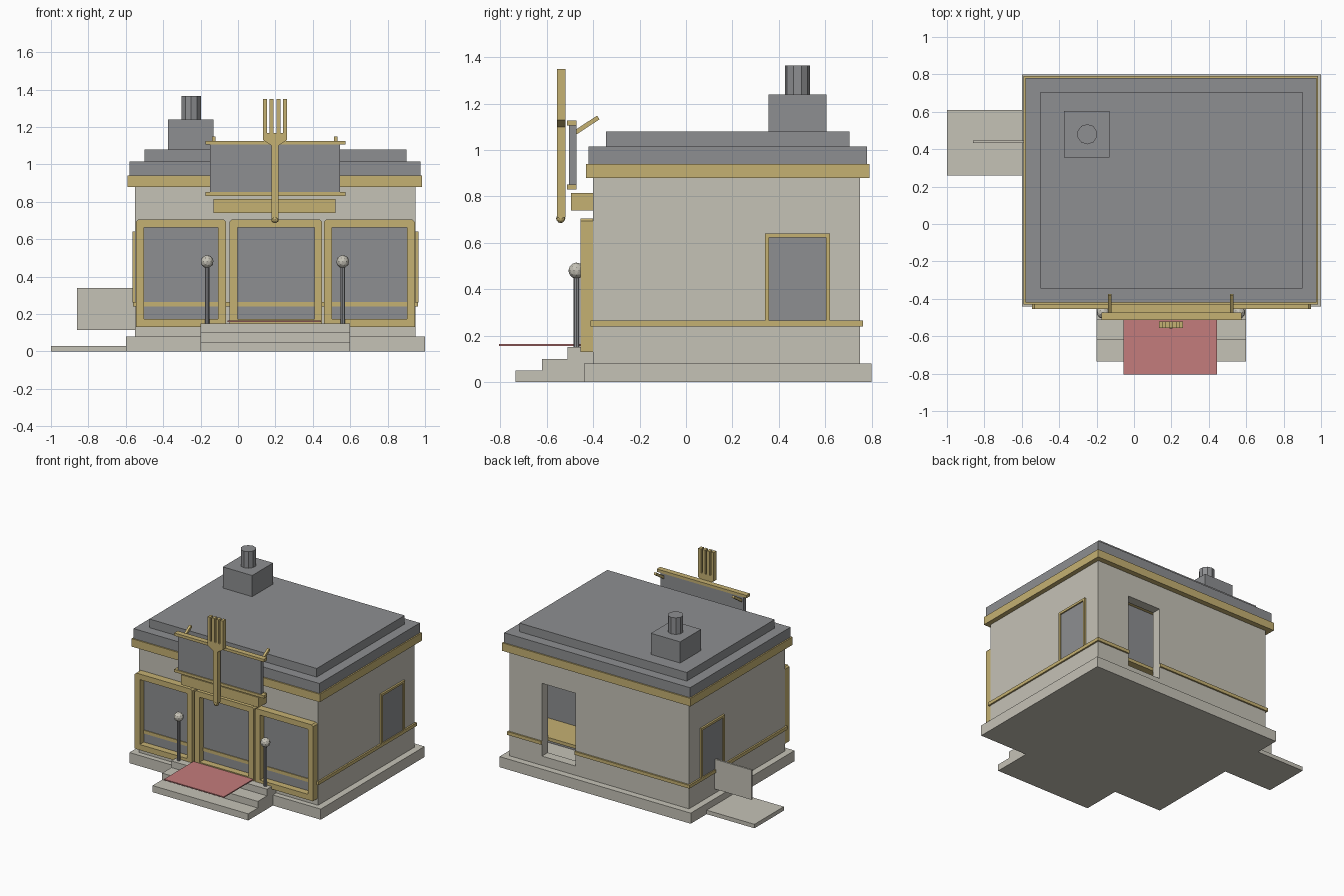
import bpy, bmesh, math
from mathutils import Vector

if "Cube" in bpy.data.objects:
    bpy.data.objects.remove(bpy.data.objects["Cube"], do_unlink=True)


def material(name, rgb):
    m = bpy.data.materials.new(name)
    m.use_nodes = True
    m.diffuse_color = (*rgb, 1)
    m.node_tree.nodes["Principled BSDF"].inputs["Base Color"].default_value = (*rgb, 1)
    return m


STONE = material("warm stone", (.56, .54, .47))
GOLD = material("gold trim", (.56, .44, .17))
GREY = material("slate grey", (.27, .275, .285))
RED = material("carpet red", (.55, .2, .2))


def finish(name, bm, mat):
    bmesh.ops.recalc_face_normals(bm, faces=bm.faces)
    me = bpy.data.meshes.new(name)
    bm.to_mesh(me)
    bm.free()
    me.materials.append(mat)
    ob = bpy.data.objects.new(name, me)
    bpy.context.collection.objects.link(ob)
    return ob


def add_box(bm, x, y, z):
    """Add a box given its (low, high) range along each axis."""
    verts = bmesh.ops.create_cube(bm, size=1)["verts"]
    for v in verts:
        v.co = Vector([r[0] if c < 0 else r[1] for c, r in zip(v.co, (x, y, z))])


def boxes(name, mat, *parts):
    bm = bmesh.new()
    for p in parts:
        add_box(bm, *p)
    return finish(name, bm, mat)


def prism(name, mat, points, axis, low, high):
    """Extrude a flat outline along x (outline in y, z) or y (outline in x, z)."""
    bm = bmesh.new()
    place = (lambda a, b: (low, a, b)) if axis == "x" else (lambda a, b: (a, low, b))
    face = bm.faces.new([bm.verts.new(place(a, b)) for a, b in points])
    new = bmesh.ops.extrude_face_region(bm, geom=[face])["geom"]
    shift = Vector((high - low, 0, 0) if axis == "x" else (0, high - low, 0))
    bmesh.ops.translate(bm, vec=shift, verts=[g for g in new if isinstance(g, bmesh.types.BMVert)])
    return finish(name, bm, mat)


def cylinder(name, mat, x, y, z, radius, sides):
    bm = bmesh.new()
    bmesh.ops.create_cone(bm, cap_ends=True, segments=sides, radius1=radius,
                          radius2=radius, depth=z[1] - z[0])
    bmesh.ops.translate(bm, vec=(x, y, sum(z) / 2), verts=bm.verts)
    return finish(name, bm, mat)


def ball(name, mat, centre, radius):
    bm = bmesh.new()
    bmesh.ops.create_icosphere(bm, subdivisions=2, radius=radius)
    bmesh.ops.translate(bm, vec=centre, verts=bm.verts)
    return finish(name, bm, mat)


# Plinth and hollow walls, with a doorway in the back
W, E, S, N = -.55, .95, -.40, .75
T = .07
wall = (.08, .88)
door_x, door_z = (.40, .68), (.15, .70)
boxes("plinth", STONE, ((-.6, 1), (-.44, .8), (0, .08)))
boxes("walls", STONE,
      ((W, E), (S, S + T), wall),
      ((W, W + T), (S + T, N - T), wall),
      ((E - T, E), (S + T, N - T), wall),
      ((W, door_x[0]), (N - T, N), wall),
      ((door_x[1], E), (N - T, N), wall),
      (door_x, (N - T, N), (wall[0], door_z[0])),
      (door_x, (N - T, N), (door_z[1], wall[1])))
boxes("inner_partition", GREY, ((.1, .88), (.40, .42), (.08, .88)))

# Gold band, cut at the back doorway
band = (.24, .265)
boxes("wall_band", GOLD,
      ((W - .012, E + .012), (S - .012, N - T), band),
      ((W - .012, door_x[0]), (N - T, N + .012), band),
      ((door_x[1], E + .012), (N - T, N + .012), band))

# Cornice, stepped roof and chimney
boxes("cornice", GOLD, ((-.59, .985), (-.43, .79), (.88, .94)))
boxes("lower_roof", GREY, ((-.58, .975), (-.42, .78), (.94, 1.015)))
boxes("upper_roof", GREY, ((-.50, .90), (-.345, .705), (1.015, 1.08)))
boxes("chimney_base", GREY, ((-.375, -.13), (.355, .605), (1.08, 1.24)))
cylinder("chimney_pipe", GREY, -.25, .48, (1.24, 1.365), .054, 10)

# Front steps and carpet
for i, front in enumerate((-.735, -.62, -.51)):
    boxes(f"front_step_{i + 1}", STONE, ((-.2, .6), (front, -.40), (i * .05, i * .05 + .05)))
boxes("carpet", RED, ((-.055, .445), (-.805, -.45), (.156, .164)))

# Front door and windows: deep gold frames around grey panes
for name, x0, x1 in (("left_bay", -.545, -.065), ("door_bay", -.045, .45), ("right_bay", .46, .945)):
    z0, z1, b = .13, .705, .042
    y = (-.455, -.395)
    c = .012
    for side, xo, xi, s in (("west", x0, x0 + b, 1), ("east", x1, x1 - b, -1)):
        prism(f"{name}_{side}_jamb", GOLD,
              [(xo, z0), (xi, z0), (xi, z1), (xo + s * c, z1), (xo, z1 - c)], "y", *y)
    boxes(f"{name}_rails", GOLD,
          ((x0 + b, x1 - b), y, (z0, z0 + b)),
          ((x0 + b, x1 - b), y, (z1 - b, z1)))
    boxes(f"{name}_glass", GREY, ((x0 + b, x1 - b), (-.406, -.399), (z0 + b, z1 - b)))

# Matching side windows
for name, x, s in (("left_side", W, -1), ("right_side", E, 1)):
    y0, y1, z0, z1, b = .34, .62, .262, .64, .017
    out = tuple(sorted((x - s * .01, x + s * .014)))
    boxes(f"{name}_window_frame", GOLD,
          ((out), (y0, y0 + b), (z0, z1)), ((out), (y1 - b, y1), (z0, z1)),
          ((out), (y0 + b, y1 - b), (z1 - b, z1)))
    pane = tuple(sorted((x - s * .002, x + s * .004)))
    boxes(f"{name}_window_glass", GREY, (pane, (y0 + b, y1 - b), (z0, z1 - b)))

# Side landing with its upright panel
boxes("side_landing", STONE, ((-1, -.6), (.26, .61), (0, .03)))
boxes("side_panel", STONE, ((-.86, W), (.432, .446), (.115, .34)))

# Sign board over the door
boxes("sign_beam", GOLD, ((-.13, .52), (-.495, -.40), (.74, .815)))
boxes("sign_board", GREY, ((-.15, .545), (-.505, -.472), (.85, 1.105)))
for name, z in (("top", 1.105), ("bottom", .83)):
    boxes(f"sign_{name}_rail", GOLD, ((-.175, .575), (-.513, -.472), (z, z + .021)))
for name, x in (("west", -.13), ("east", .523)):
    prism(f"sign_{name}_strut", GOLD,
          [(-.475, 1.065), (-.373, 1.132), (-.383, 1.148), (-.475, 1.088)],
          "x", x - .009, x + .009)

# Large fork in front of the sign
fx, fy = .198, (-.555, -.52)
prism("fork_handle", GOLD,
      [(fx - .018, .71), (fx + .018, .71), (fx + .018, 1.10), (fx + .064, 1.13),
       (fx + .064, 1.168), (fx - .064, 1.168), (fx - .064, 1.13), (fx - .018, 1.10)], "y", *fy)
boxes("fork_tines", GOLD,
      *[((fx + d - .011, fx + d + .011), fy, (1.168, 1.348)) for d in (-.053, -.018, .018, .053)])
ball("fork_knob", GOLD, (fx, -.54, .705), .02)

# Lamp posts beside the steps
for name, x in (("west", -.165), ("east", .56)):
    cylinder(f"{name}_lamp_post", GREY, x, -.472, (.15, .46), .012, 8)
    ball(f"{name}_lamp_globe", STONE, (x, -.472, .48), .035)
